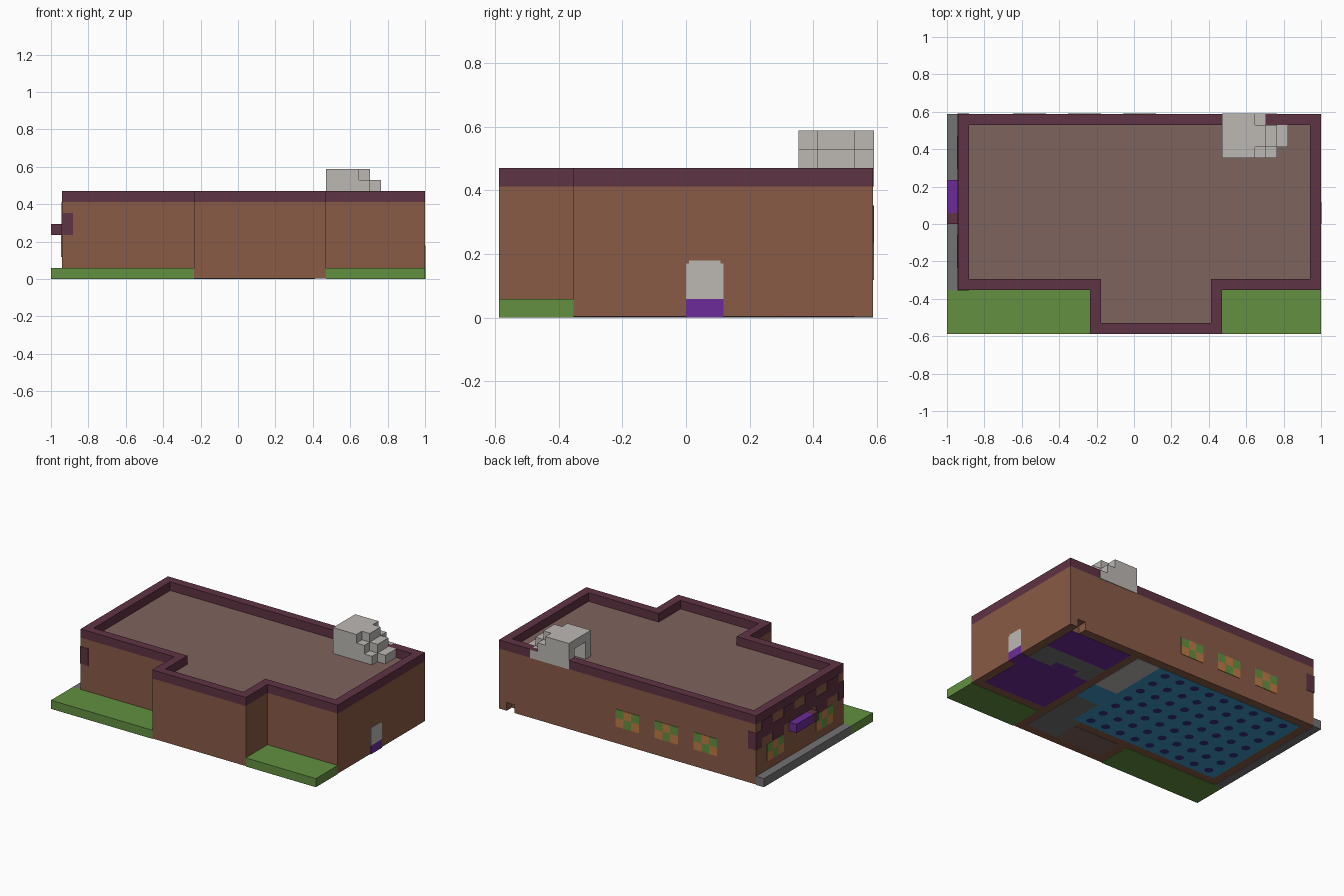
import bpy
import bmesh
from mathutils import Vector

U = 2 / 34      # one block
T = 0.05        # plate thickness in blocks

if "Cube" in bpy.data.objects:
    bpy.data.objects.remove(bpy.data.objects["Cube"])


def material(name, r, g, b):
    rgb = [((c / 255 + 0.055) / 1.055) ** 2.4 for c in (r, g, b)] + [1]
    m = bpy.data.materials.new(name)
    m.use_nodes = True
    m.diffuse_color = rgb
    m.node_tree.nodes["Principled BSDF"].inputs["Base Color"].default_value = rgb
    return m


WALL = material("brown wall", 137, 91, 70)
TRIM = material("maroon trim", 95, 51, 68)
ROOF = material("dusty roof", 127, 99, 94)
GRASS = material("grass green", 98, 144, 64)
STONE = material("light stone", 188, 184, 180)
PAVING = material("grey paving", 115, 115, 115)
PURPLE = material("purple", 108, 43, 153)
TEAL = material("teal floor", 62, 150, 192)
NAVY = material("navy dots", 54, 48, 130)
ORANGE = material("orange glass", 190, 122, 68)


def place(p):
    """Block coordinates to world coordinates."""
    return Vector((p[0] - 17, p[1] - 10, p[2])) * U


def finish(name, bm, *mats):
    bmesh.ops.recalc_face_normals(bm, faces=bm.faces)
    me = bpy.data.meshes.new(name)
    bm.to_mesh(me)
    bm.free()
    for m in mats:
        me.materials.append(m)
    ob = bpy.data.objects.new(name, me)
    bpy.context.collection.objects.link(ob)
    return ob


def add_box(bm, x, y, z):
    vs = bmesh.ops.create_cube(bm, size=1)["verts"]
    for v in vs:
        v.co = place([r[0] if c < 0 else r[1] for c, r in zip(v.co, (x, y, z))])


def boxes(name, mat, *parts):
    bm = bmesh.new()
    for part in parts:
        add_box(bm, *part)
    return finish(name, bm, mat)


# Main building: extruded outline, inset roof and raised parapet
bm = bmesh.new()
outline = [(1, 4), (13, 4), (13, 0), (25, 0), (25, 4), (34, 4), (34, 20), (1, 20)]
base = bm.faces.new([bm.verts.new(place((x, y, T))) for x, y in outline])
up = bmesh.ops.extrude_face_region(bm, geom=[base], use_keep_orig=True)["geom"]
for v in up:
    if isinstance(v, bmesh.types.BMVert):
        v.co.z = 7 * U
roof = next(f for f in up if isinstance(f, bmesh.types.BMFace))
roof.normal_update()
if roof.normal.z < 0:
    roof.normal_flip()
ring = bmesh.ops.inset_region(bm, faces=[roof], thickness=U, use_even_offset=True)["faces"]
roof.material_index = 2
raised = bmesh.ops.extrude_face_region(bm, geom=ring)["geom"]
for v in raised:
    if isinstance(v, bmesh.types.BMVert):
        v.co.z = 8 * U
for f in bm.faces:
    if f.calc_center_median().z > 7.2 * U:
        f.material_index = 1
building = finish("building", bm, WALL, TRIM, ROOF)

# Small hole at the foot of the back wall
cutter = boxes("hole_cutter", WALL, ((32, 33), (19, 21), (-1, 1)))
cutter.hide_render = True
mod = building.modifiers.new("hole", "BOOLEAN")
mod.object = cutter
mod.operation = "DIFFERENCE"
mod.solver = "EXACT"
bpy.context.view_layer.objects.active = building
bpy.ops.object.modifier_apply(modifier="hole")
bpy.data.objects.remove(cutter)

# Lawns and side path
boxes("lawns", GRASS, ((0, 13), (0, 4), (0, 1)), ((25, 34), (0, 4), (0, 1)))
boxes("side_path", PAVING, ((0, 1), (4, 20), (0, 1)))

# Stepped stair house on the roof, open toward the right
steps = []
for k in range(3):
    z = (7 + k, 8 + k)
    steps += [((25, 30 - k), (16, 17), z), ((25, 30 - k), (19, 20 + T), z),
              ((25 if k == 2 else 29 - k, 31 - k), (17, 19), z)]
boxes("stair_house", STONE, *steps)

# Side door with its threshold
face = (34, 34 + T)
boxes("side_door", STONE, (face, (10, 12), (1, 2.9)), (face, (10.15, 11.85), (2.9, 3.05)))
boxes("door_threshold", PURPLE, (face, (10, 12), (0, 1)))

# Hanging sign on the right wall
boxes("sign_end", TRIM, ((0, 1), (10, 11), (4, 5)))
boxes("sign_box", PURPLE, ((0, 1), (11, 14), (4, 5)))

# Wavy maroon band on the right wall, wrapping round both corners
band = []
for j in range(4, 20):
    low = 4 if j % 4 in (0, 3) else 5
    band.append(((1 - T, 1), (j, j + 1), (low, low + 2)))
for y in ((4 - T, 4), (20, 20 + T)):
    band.append(((1 - T, 2), y, (4, 6)))
boxes("wavy_band", TRIM, *band)

# Checkered windows, three on the back and two on the right
panes = {GRASS: [], ORANGE: []}
for col in range(3):
    for row in range(2):
        mat = ORANGE if (col + row) % 2 == 0 else GRASS
        z = (2 + row, 3 + row)
        for x in (6, 11, 16):
            panes[mat].append(((x + col, x + col + 1), (20, 20 + T), z))
        for y in (6, 15):
            panes[mat].append(((1 - 1.5 * T, 1), (y + col, y + col + 1), z))
boxes("green_panes", GRASS, *panes[GRASS])
boxes("orange_panes", ORANGE, *panes[ORANGE])

# Floor areas under the building
floor = (0.4 * T, T)
boxes("pool_floor", TEAL, ((2, 21), (5, 19), floor), ((21, 24), (9, 12), floor))
boxes("carpets", PURPLE, ((25, 33), (15, 19), floor), ((25, 33), (5, 12), floor),
      ((27, 30), (12, 13), floor), ((33, 34), (10, 12), floor))
boxes("grey_floor", PAVING, ((25, 33), (13, 15), floor), ((25, 27), (12, 13), floor),
      ((30, 33), (12, 13), floor), ((20, 24), (1, 9), floor))
boxes("stone_floor", STONE, ((21, 24), (12, 19), floor))
boxes("porch_floor", ROOF, ((14, 20), (1, 4), floor))

# Dots on the pool floor
bm = bmesh.new()
for i in range(3, 21, 2):
    for j in range(6, 19, 2):
        dot = bmesh.ops.create_circle(bm, cap_ends=True, segments=8, radius=0.5 * U)
        bmesh.ops.translate(bm, verts=dot["verts"], vec=place((i + 0.5, j, 0)))
dots = finish("floor_dots", bm, NAVY)
for p in dots.data.polygons:
    if p.normal.z > 0:
        p.flip()
